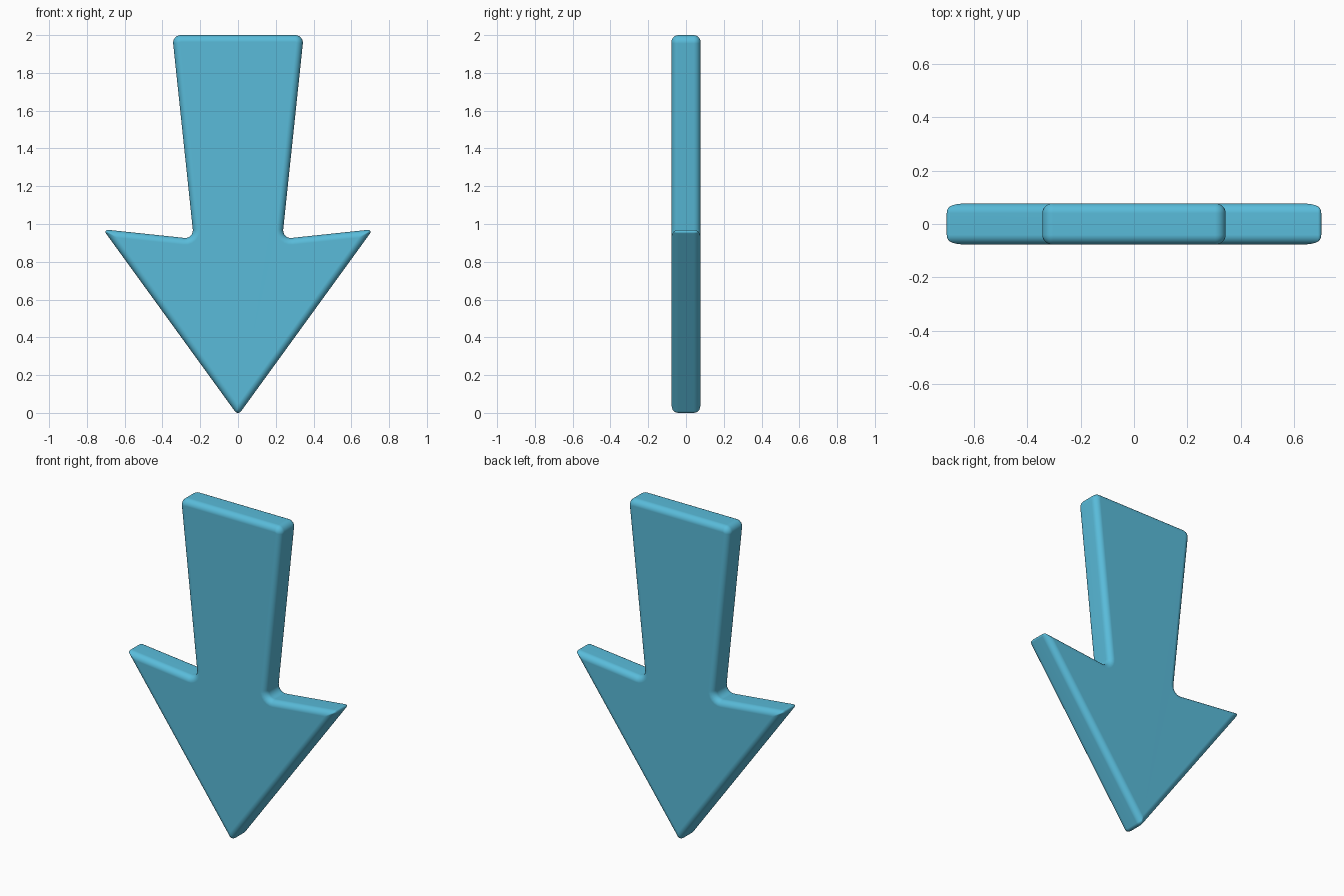
import bpy, bmesh, math
from mathutils import Vector

if "Cube" in bpy.data.objects:
    bpy.data.objects.remove(bpy.data.objects["Cube"])

HALF_T, ROUND, STEPS, ARC = 0.077, 0.036, 5, 6

# Right half of the sharp outline, bottom to top: x, z, corner radius
right = [(0.715, 0.972, 0.012), (0.234, 0.921, 0.04), (0.348, 2.0, 0.04)]
outline = [(0.0, -0.014, 0.02)] + right + [(-x, z, r) for x, z, r in reversed(right)]


def ring(inset):
    """Outline moved inwards by inset, with every corner filleted."""
    out, n = [], len(outline)
    for i, (x, z, r) in enumerate(outline):
        p = Vector((x, z))
        a = (p - Vector(outline[i - 1][:2])).normalized()
        b = (Vector(outline[(i + 1) % n][:2]) - p).normalized()
        na, nb = Vector((-a.y, a.x)), Vector((-b.y, b.x))
        miter = (na + nb) / (1 + na.dot(nb))
        convex = a.cross(b) > 0
        rad = max(r - inset, 0.003) if convex else r + inset
        s = 1 if convex else -1
        center = p + miter * (inset + s * rad)
        turn = math.atan2(a.cross(b), a.dot(b))
        start = math.atan2(-s * na.y, -s * na.x)
        for k in range(ARC + 1):
            t = start + turn * k / ARC
            out.append(center + rad * Vector((math.cos(t), math.sin(t))))
    return out


# Rounded rim cross-section from front to back: y, inset
quarter = [math.pi / 2 * k / STEPS for k in range(STEPS + 1)]
half = [(HALF_T - ROUND + ROUND * math.cos(t), ROUND * (1 - math.sin(t))) for t in quarter]
section = [(-y, d) for y, d in half] + [(y, d) for y, d in reversed(half)]

# Arrow body
bm = bmesh.new()
rings = [[bm.verts.new((p.x, y, p.y)) for p in ring(d)] for y, d in section]
for lo, hi in zip(rings, rings[1:]):
    for i in range(len(lo)):
        j = (i + 1) % len(lo)
        bm.faces.new((lo[i], lo[j], hi[j], hi[i]))
bm.faces.new(rings[0])
bm.faces.new(list(reversed(rings[-1])))
bmesh.ops.recalc_face_normals(bm, faces=bm.faces)
mesh = bpy.data.meshes.new("down_arrow")
bm.to_mesh(mesh)
bm.free()
arrow = bpy.data.objects.new("down_arrow", mesh)
bpy.context.collection.objects.link(arrow)

# Smooth rim with flat-looking faces
bpy.context.view_layer.objects.active = arrow
arrow.select_set(True)
bpy.ops.object.shade_smooth_by_angle(angle=math.radians(50))
arrow.modifiers.new("weighted_normals", 'WEIGHTED_NORMAL').keep_sharp = True

# Blue surface
blue = bpy.data.materials.new("blue")
blue.diffuse_color = (0.1, 0.5, 0.7, 1)
blue.use_nodes = True
blue.node_tree.nodes["Principled BSDF"].inputs["Base Color"].default_value = blue.diffuse_color
mesh.materials.append(blue)
